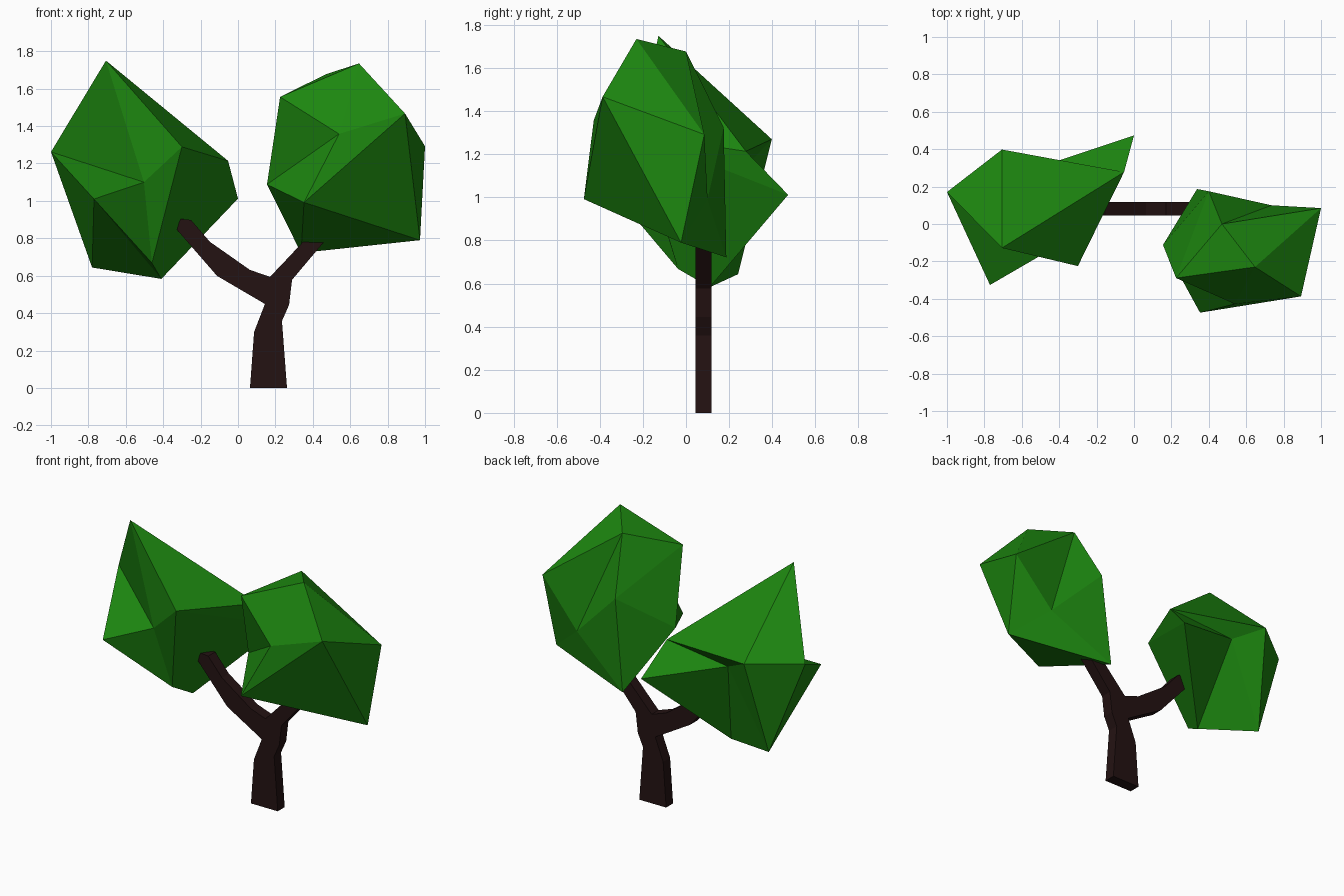
import bpy, bmesh

if "Cube" in bpy.data.objects:
    bpy.data.objects.remove(bpy.data.objects["Cube"])


def material(name, rgb):
    mat = bpy.data.materials.new(name)
    mat.diffuse_color = (*rgb, 1)
    mat.use_nodes = True
    mat.node_tree.nodes["Principled BSDF"].inputs["Base Color"].default_value = mat.diffuse_color
    return mat


def make_object(name, bm, mat):
    bmesh.ops.recalc_face_normals(bm, faces=bm.faces)
    mesh = bpy.data.meshes.new(name)
    bm.to_mesh(mesh)
    bm.free()
    mesh.materials.append(mat)
    obj = bpy.data.objects.new(name, mesh)
    bpy.context.collection.objects.link(obj)
    return obj


def crown(name, top, upper, lower, bottom, mat):
    """Icosahedron pulled out of shape: two rings of five between two tips."""
    bm = bmesh.new()
    t, b = bm.verts.new(top), bm.verts.new(bottom)
    up = [bm.verts.new(p) for p in upper]
    lo = [bm.verts.new(p) for p in lower]
    for i in range(5):
        j = (i + 1) % 5
        bm.faces.new((t, up[i], up[j]))
        bm.faces.new((up[i], lo[i], up[j]))
        bm.faces.new((lo[i], lo[j], up[j]))
        bm.faces.new((b, lo[j], lo[i]))
    return make_object(name, bm, mat)


leaf = material("leaf_green", (0.012, 0.24, 0.005))
bark = material("bark_brown", (0.017, 0.006, 0.006))

# Forked trunk: flat outline (x, z) extruded through y
outline = [(.064, 0), (.262, 0), (.235, .358), (.273, .444), (.289, .578),
           (.455, .775), (.51, .84), (.40, .84), (.342, .775), (.267, .695),
           (.171, .594), (.064, .631), (-.15, .781), (-.251, .898),
           (-.31, .904), (-.326, .845), (-.112, .599), (.144, .449), (.086, .299)]
bm = bmesh.new()
face = bm.faces.new([bm.verts.new((x, .045, z)) for x, z in outline])
ext = bmesh.ops.extrude_face_region(bm, geom=[face], use_keep_orig=True)
moved = [g for g in ext["geom"] if isinstance(g, bmesh.types.BMVert)]
bmesh.ops.translate(bm, verts=moved, vec=(0, .073, 0))
make_object("trunk", bm, bark)

# Left foliage
crown("left_crown", (-.706, -.128, 1.75),
      [(-1, .171, 1.262), (-.503, -.171, 1.10), (-.30, -.225, 1.289),
       (-.053, .278, 1.214), (-.706, .398, 1.27)],
      [(-.77, -.326, 1.01), (-.46, -.037, .668), (0, .474, 1.012),
       (-.52, .30, 1.167), (-.78, .242, .644)],
      (-.41, .11, .583), leaf)

# Right foliage
crown("right_crown", (.647, -.23, 1.735),
      [(.225, -.289, 1.556), (.54, -.428, 1.358), (.893, -.387, 1.467),
       (1, .085, 1.292), (.47, 0, 1.677)],
      [(.155, -.112, 1.088), (.353, -.474, .992), (.973, -.023, .79),
       (.735, .10, .99), (.40, .175, 1.325)],
      (.337, .187, .722), leaf)
